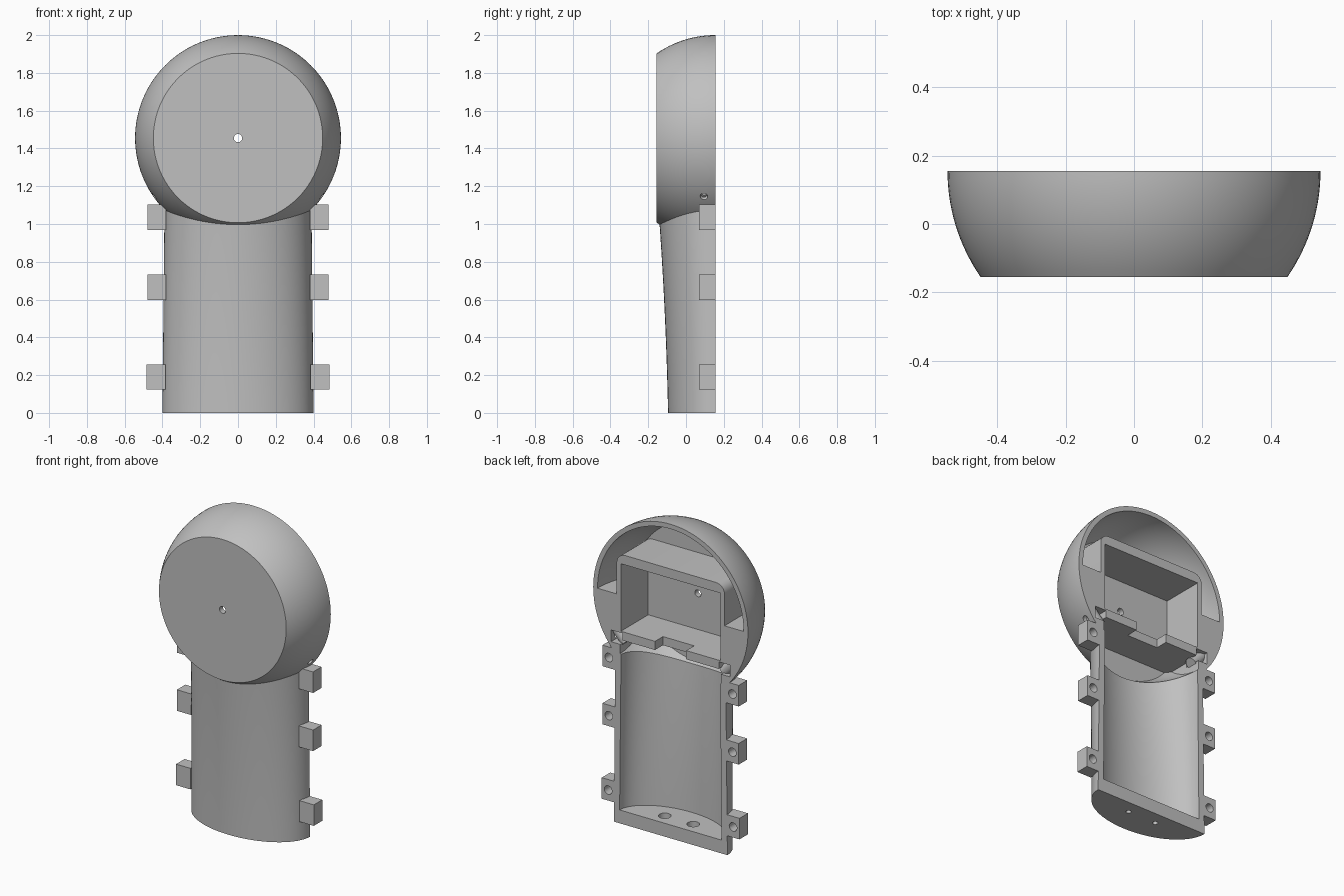
import bpy, bmesh, math
from mathutils import Matrix, Vector

old = bpy.data.objects.get("Cube")
if old:
    bpy.data.objects.remove(old, do_unlink=True)

grey = bpy.data.materials.new("plain grey")
grey.use_nodes = True
grey.diffuse_color = (0.53, 0.53, 0.53, 1)
grey.node_tree.nodes["Principled BSDF"].inputs["Base Color"].default_value = (0.53, 0.53, 0.53, 1)

BACK = 0.155      # open rear plane
HEAD_Z = 1.455    # centre of the round head


def make(name, bm):
    bmesh.ops.recalc_face_normals(bm, faces=bm.faces[:])
    me = bpy.data.meshes.new(name)
    bm.to_mesh(me)
    bm.free()
    me.materials.append(grey)
    ob = bpy.data.objects.new(name, me)
    bpy.context.collection.objects.link(ob)
    return ob


def loft(name, rings):
    """Skin a stack of equal rings and cap both ends."""
    bm = bmesh.new()
    vs = [[bm.verts.new(p) for p in r] for r in rings]
    n = len(vs[0])
    for a, b in zip(vs, vs[1:]):
        for i in range(n):
            j = (i + 1) % n
            bm.faces.new((a[i], a[j], b[j], b[i]))
    bm.faces.new(vs[0])
    bm.faces.new(vs[-1])
    return make(name, bm)


def box(name, x0, x1, y0, y1, z0, z1, round_top=0):
    bm = bmesh.new()
    bmesh.ops.create_cube(bm, size=1)
    for v in bm.verts:
        v.co = ((x0 + x1) / 2 + v.co.x * (x1 - x0), (y0 + y1) / 2 + v.co.y * (y1 - y0),
                (z0 + z1) / 2 + v.co.z * (z1 - z0))
    if round_top:
        edges = [e for e in bm.edges if all(v.co.z > z1 - 0.001 for v in e.verts)
                 and abs(e.verts[0].co.x - e.verts[1].co.x) < 0.001]
        bmesh.ops.bevel(bm, geom=edges, offset=round_top, segments=6, affect='EDGES', profile=0.5)
    return make(name, bm)


def rod(name, a, b, r):
    a, b = Vector(a), Vector(b)
    bm = bmesh.new()
    rot = (b - a).to_track_quat('Z', 'Y').to_matrix().to_4x4()
    bmesh.ops.create_cone(bm, cap_ends=True, segments=24, radius1=r, radius2=r,
                          depth=(b - a).length, matrix=Matrix.Translation((a + b) / 2) @ rot)
    return make(name, bm)


def combine(ob, other, op='DIFFERENCE'):
    bpy.context.view_layer.objects.active = ob
    m = ob.modifiers.new(op, 'BOOLEAN')
    m.operation, m.solver, m.object = op, 'EXACT', other
    bpy.ops.object.modifier_apply(modifier=m.name)
    bpy.data.objects.remove(other, do_unlink=True)


def dome(name, radius, front, back, seg=96):
    """Slice of a sphere centred on the rear plane, turned about y."""
    rings = []
    for k in range(15):
        y = front + (min(back, BACK) - front) * k / 14
        r = math.sqrt(radius ** 2 - (y - BACK) ** 2)
        rings.append([(r * math.cos(t * math.tau / seg), y, HEAD_Z + r * math.sin(t * math.tau / seg))
                      for t in range(seg)])
    if back > BACK:
        rings.append([(x, back, z) for x, y, z in rings[-1]])
    return loft(name, rings)


def grip(name, inset, z0, z1, back):
    """Half-elliptic column whose front swells gently upwards."""
    rings = []
    for k in range(13):
        z = z0 + (z1 - z0) * k / 12
        half = 0.4 - 0.01 * z - inset
        depth = 0.25 + 0.02 * z + 0.025 * z * z - inset
        ring = [(half * math.cos(math.pi * t / 40), BACK - depth * math.sin(math.pi * t / 40), z)
                for t in range(41)]
        if back > BACK:
            ring += [(-half, back, z), (half, back, z)]
        rings.append(ring)
    return loft(name, rings)


# Round head joined to the handle
shell = dome("housing", 0.545, -0.155, BACK)
combine(shell, grip("handle", 0, 0, 1.13, BACK), 'UNION')

# Handle hollow
combine(shell, grip("handle_hollow", 0.04, 0.085, 1.15, 0.25))

# Upper head hollow that leaves the rounded compartment walls standing
upper = dome("upper_hollow", 0.515, -0.12, 0.25)
combine(upper, box("lower_half", -1, 1, -1, 1, 0, HEAD_Z))
combine(upper, box("compartment_outside", -0.38, 0.38, -1, 1, 1, 1.715, 0.06))
combine(shell, upper)

# Lower head hollow opening into the handle
lower = dome("lower_hollow", 0.515, -0.12, 0.25)
combine(lower, box("throat", -0.355, 0.355, -1, 1, 0.5, 1.17), 'INTERSECT')
combine(shell, lower)

# Compartment and the wire notch in its lower wall
combine(shell, box("compartment", -0.35, 0.35, -0.12, 0.3, 1.225, 1.655))
combine(shell, box("notch", -0.11, 0.11, 0.075, 0.3, 1.1, 1.3))
combine(shell, rod("front_hole", (0, -0.3, HEAD_Z), (0, 0, HEAD_Z), 0.022))

for s in (-1, 1):
    # Corner pocket with a slanted boss and a side hole
    combine(shell, box("pocket", *sorted((s * 0.34, s * 0.42)), 0.05, 0.3, 1.14, 1.215))
    combine(shell, rod("boss", (s * 0.345, 0.1, 1.14), (s * 0.43, 0.1, 1.225), 0.035), 'UNION')
    combine(shell, rod("side_hole", (s * 0.5, 0.095, 1.09), (s * 0.39, 0.095, 1.2), 0.02))
    # Counterbored floor hole
    combine(shell, rod("floor_hole", (s * 0.1, 0.07, -0.1), (s * 0.1, 0.07, 0.2), 0.016))
    combine(shell, rod("floor_recess", (s * 0.1, 0.07, 0.04), (s * 0.1, 0.07, 0.2), 0.037))
    # Screw lugs with blind holes
    for z, out in ((0.19, 0.485), (0.665, 0.48), (1.035, 0.48)):
        lug = box("screw_lug", *sorted((s * (out - 0.1), s * out)), 0.07, BACK, z - 0.067, z + 0.067)
        x = s * (out - 0.045)
        combine(lug, rod("screw_hole", (x, 0.09, z), (x, 0.3, z), 0.027))
        lug.name = ("left" if s > 0 else "right") + "_screw_lug"

# Smooth shading on the curved shell
bpy.ops.object.select_all(action='DESELECT')
shell.select_set(True)
bpy.context.view_layer.objects.active = shell
bpy.ops.object.shade_smooth_by_angle(angle=math.radians(25))
